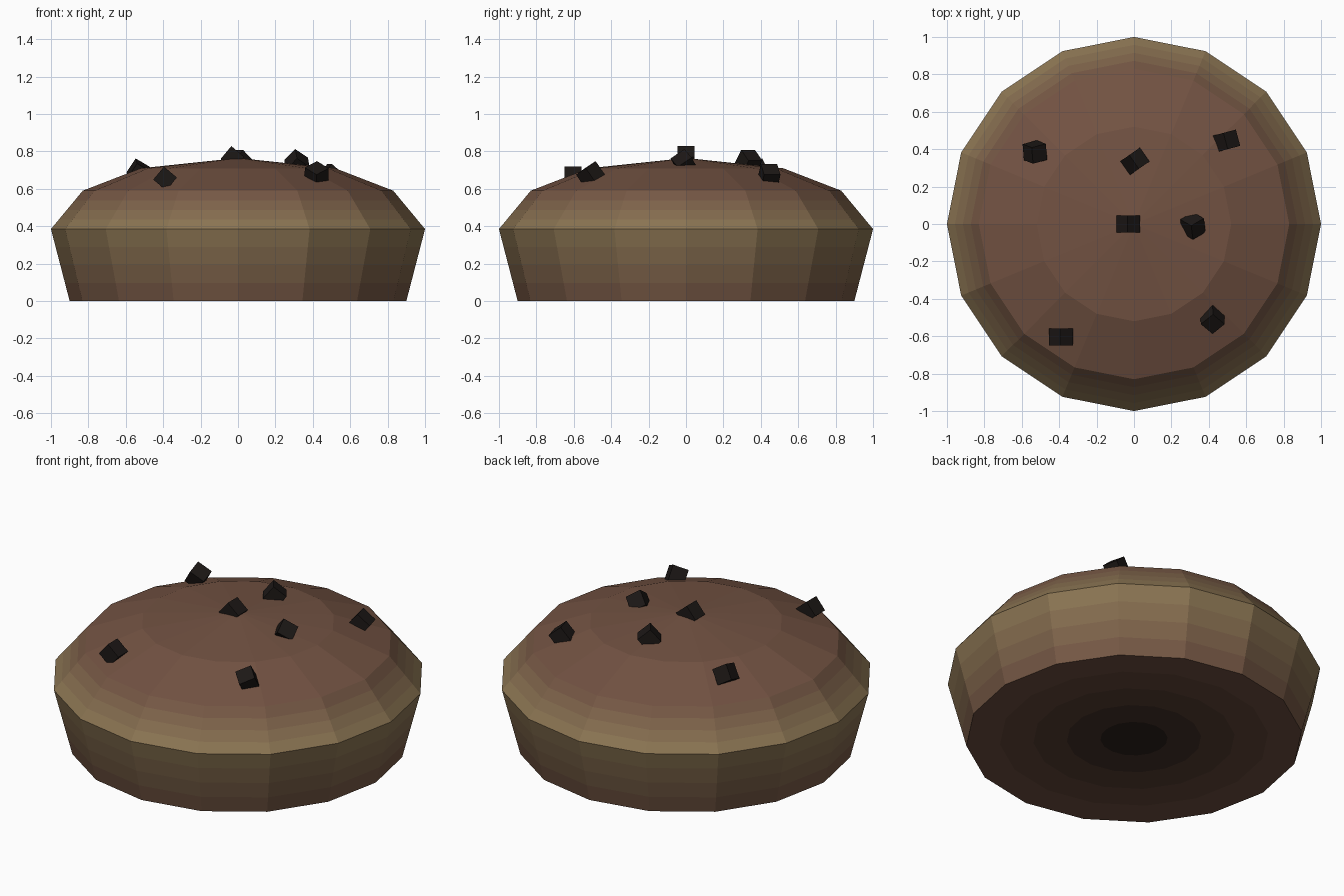
import bpy, bmesh, math
from mathutils import Vector

if "Cube" in bpy.data.objects:
    bpy.data.objects.remove(bpy.data.objects["Cube"])

SIDES = 16
BROWN, TAN, DARK = Vector((.17, .085, .055)), Vector((.27, .19, .09)), Vector((.008, .006, .005))


def material(name, color):
    m = bpy.data.materials.new(name)
    m.diffuse_color = (*color, 1)
    m.use_nodes = True
    m.node_tree.nodes["Principled BSDF"].inputs["Base Color"].default_value = m.diffuse_color
    return m


# Cookie profile from bottom centre to crown: radius, height, colour, strips to the next point
profile = [(0, 0, DARK, 5), (.9, 0, BROWN, 4), (1, .385, TAN, 4),
           (.83, .59, BROWN, 1), (.52, .71, BROWN, 1), (0, .765, BROWN, 0)]
rings, colors = [], []
for (r0, z0, c0, n), (r1, z1, c1, _) in zip(profile, profile[1:]):
    for i in range(n):
        t = i / n
        rings.append((r0 + (r1 - r0) * t, z0 + (z1 - z0) * t))
        colors.append(c0.lerp(c1, (i + .5) / n))
rings.append(profile[-1][:2])

# Revolve the profile into a faceted cookie body with baked-colour strips
mesh = bpy.data.meshes.new("cookie_body")
bm = bmesh.new()
loops = []
for r, z in rings:
    count = SIDES if r > 0 else 1
    loops.append([bm.verts.new((r * math.cos(math.tau * k / SIDES),
                                r * math.sin(math.tau * k / SIDES), z)) for k in range(count)])
for i, (a, b) in enumerate(zip(loops, loops[1:])):
    mesh.materials.append(material(f"dough_{i}", colors[i]))
    for k in range(SIDES):
        j = (k + 1) % SIDES
        if len(a) == 1:
            f = bm.faces.new((a[0], b[j], b[k]))
        elif len(b) == 1:
            f = bm.faces.new((a[k], a[j], b[0]))
        else:
            f = bm.faces.new((a[k], a[j], b[j], b[k]))
        f.material_index = i
bmesh.ops.recalc_face_normals(bm, faces=bm.faces)
bm.to_mesh(mesh)
bm.free()
bpy.context.collection.objects.link(bpy.data.objects.new("cookie_body", mesh))

# Chocolate chips: small tilted cubes, position and rotation in degrees
chocolate = material("chocolate", (.012, .009, .008))
chips = [((-.03, 0, .765), (0, 40, 0)),
         ((-.39, -.605, .655), (0, 40, 0)),
         ((-.53, .385, .69), (20, 30, 15)),
         ((.005, .335, .745), (0, 40, 35)),
         ((.495, .445, .67), (0, 40, 15)),
         ((.315, -.01, .735), (40, 30, 30)),
         ((.42, -.51, .675), (25, 25, -40))]
for i, (pos, rot) in enumerate(chips):
    bpy.ops.mesh.primitive_cube_add(size=.09, location=pos, rotation=[math.radians(a) for a in rot])
    chip = bpy.context.object
    chip.name = f"chocolate_chip_{i + 1}"
    chip.data.materials.append(chocolate)
